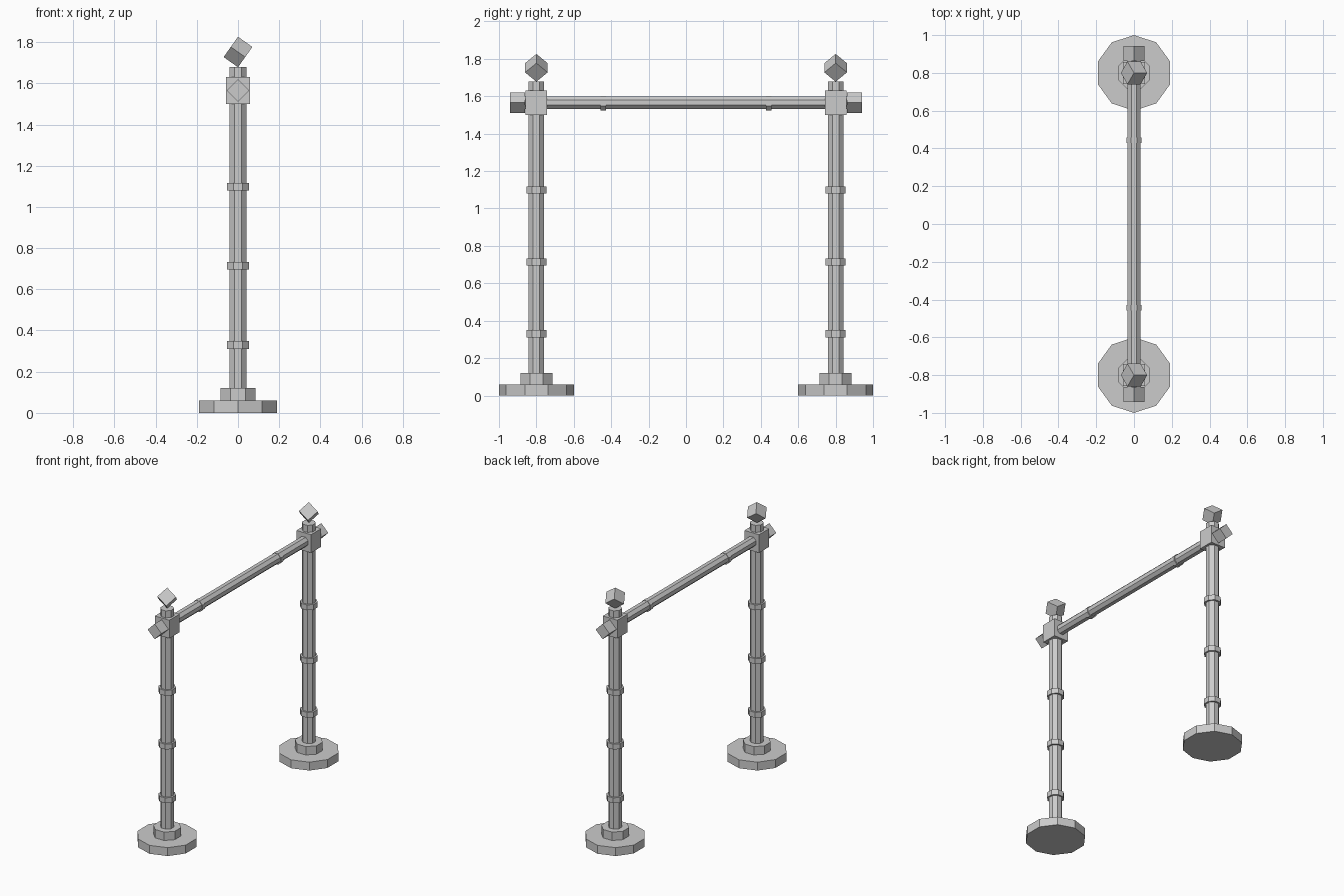
import bpy
import math
from mathutils import Matrix, Vector

if "Cube" in bpy.data.objects:
    bpy.data.objects.remove(bpy.data.objects["Cube"])

grey = bpy.data.materials.new("painted_grey")
grey.diffuse_color = (0.6, 0.6, 0.6, 1)
grey.use_nodes = True
grey.node_tree.nodes["Principled BSDF"].inputs["Base Color"].default_value = grey.diffuse_color


def finish(name):
    ob = bpy.context.object
    ob.name = name
    ob.data.materials.append(grey)
    return ob


def prism(name, sides, radius, length, centre, along_y=False):
    """Upright (or lying along y) prism with flats or corners facing the axes."""
    bpy.ops.mesh.primitive_cylinder_add(vertices=sides, radius=radius, depth=length)
    ob = finish(name)
    if sides == 8:
        ob.data.transform(Matrix.Rotation(math.pi / 8, 4, 'Z'))
    if along_y:
        ob.data.transform(Matrix.Rotation(math.pi / 2, 4, 'X'))
    ob.location = centre
    return ob


def block(name, size, centre, rotation=Matrix.Identity(4)):
    bpy.ops.mesh.primitive_cube_add(size=1)
    ob = finish(name)
    ob.data.transform(rotation @ Matrix.Diagonal((*size, 1)))
    ob.location = centre
    return ob


FLAT = 1 / math.cos(math.pi / 8)   # octagon half width to corner radius
BAR_Z = 1.566

# cube turned to stand on one corner, with an upper edge pointing to +x
on_corner = Vector((1, 1, 1)).rotation_difference(Vector((0, 0, 1))).to_matrix().to_4x4()
edge = on_corner @ Vector((-1, -1, 1))
# the top corner has edges opposite the body directions of each cube axis
down_edge = on_corner @ Vector((-1, 0, 0))
on_corner = Matrix.Rotation(-math.atan2(down_edge.y, down_edge.x), 4, 'Z') @ on_corner

for side, label in ((-1, "front"), (1, "back")):
    y = 0.8 * side
    # stepped foot
    prism(label + "_foot", 10, 0.2, 0.06, (0, y, 0.03))
    prism(label + "_foot_step", 8, 0.085 * FLAT, 0.06, (0, y, 0.09))
    # post with three collars
    prism(label + "_post", 8, 0.042 * FLAT, 1.58, (0, y, 0.89))
    for i, z in enumerate((0.33, 0.714, 1.098)):
        prism(f"{label}_post_collar_{i + 1}", 8, 0.054 * FLAT, 0.038, (0, y, z))
    # joint block and finials
    block(label + "_joint", (0.115, 0.115, 0.13), (0, y, 1.565))
    block(label + "_top_finial", (0.0855,) * 3, (0, y, 1.752), on_corner)
    block(label + "_end_finial", (0.077, 0.08, 0.077), (0, 0.902 * side, BAR_Z),
          Matrix.Rotation(math.pi / 4, 4, 'Y'))
    # collar on the bar
    prism(label + "_bar_collar", 8, 0.039 * FLAT, 0.028, (0, 0.443 * side, 1.563), True)

# crossbar
prism("crossbar", 8, 0.034 * FLAT, 1.74, (0, 0, BAR_Z), True)
